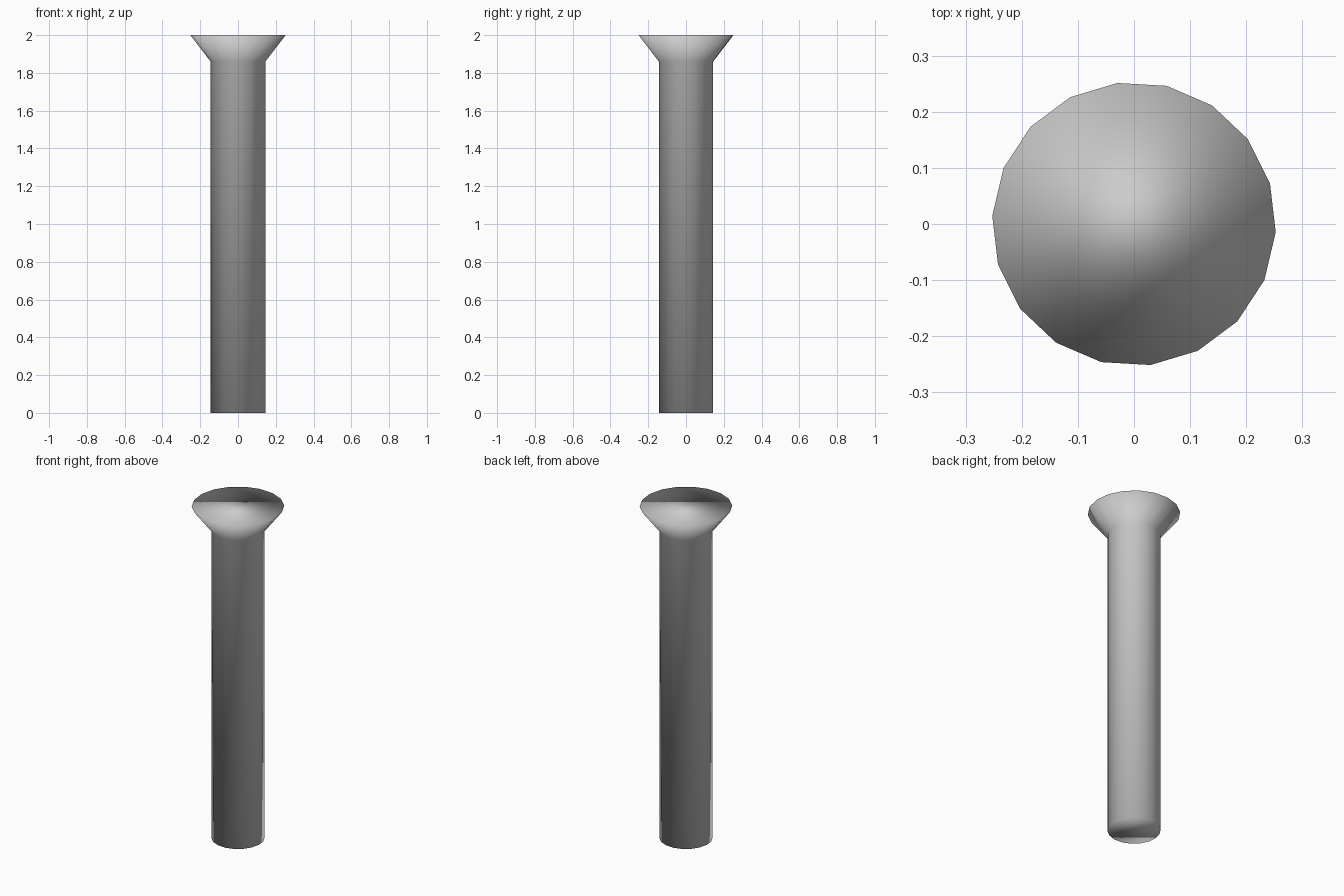
import bpy
import bmesh
from math import cos, sin, radians

if "Cube" in bpy.data.objects:
    bpy.data.objects.remove(bpy.data.objects["Cube"])

SIDES = 18
TURN = radians(-3.3)
# (radius, height) profile: shank foot, neck, flared rim
PROFILE = [(0.145, 0.0), (0.145, 1.86), (0.253, 2.0)]

bm = bmesh.new()


def ring(radius, z):
    angles = [TURN + radians(360 / SIDES) * i for i in range(SIDES)]
    return [bm.verts.new((radius * cos(a), radius * sin(a), z)) for a in angles]


# shank and countersunk head
rings = [ring(r, z) for r, z in PROFILE]
for low, high in zip(rings, rings[1:]):
    for i in range(SIDES):
        j = (i + 1) % SIDES
        bm.faces.new((low[i], low[j], high[j], high[i]))

# flat end caps
bm.faces.new(rings[0][::-1])
bm.faces.new(rings[-1])

# smooth shading throughout, including the caps
for face in bm.faces:
    face.smooth = True

mesh = bpy.data.meshes.new("countersunk_pin")
bm.to_mesh(mesh)
bm.free()
pin = bpy.data.objects.new("countersunk_pin", mesh)
bpy.context.collection.objects.link(pin)
